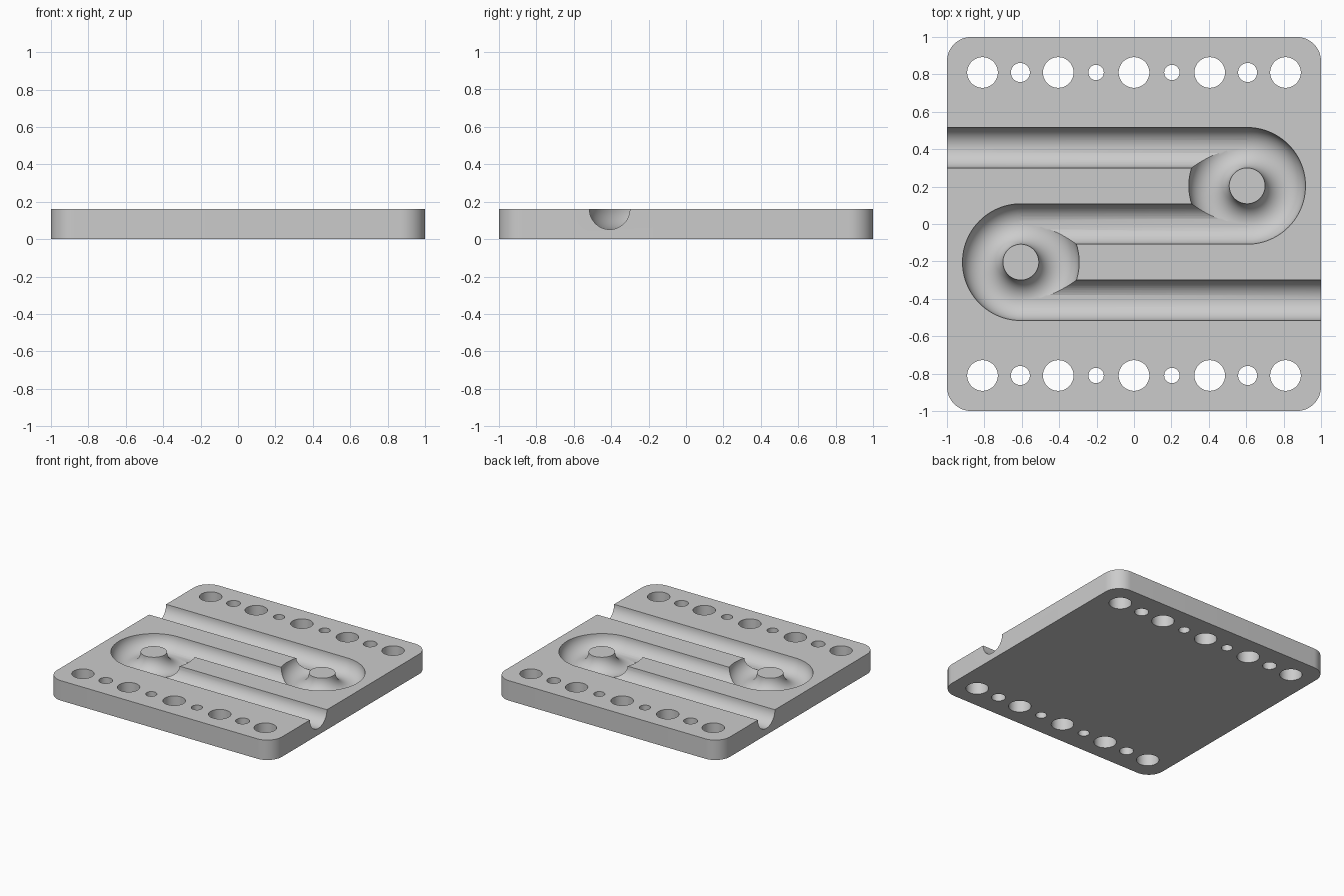
import bpy, bmesh, math

old = bpy.data.objects.get("Cube")
if old:
    bpy.data.objects.remove(old, do_unlink=True)

THICK = 0.16      # plate thickness
GROOVE = 0.108    # channel radius
TURN = 0.204      # centreline radius of each turn
TURN_X = 0.605    # turn centre distance from the middle

# Plain grey material
grey = bpy.data.materials.new("plain grey")
grey.use_nodes = True
colour = (0.6, 0.6, 0.6, 1)
grey.diffuse_color = colour
grey.node_tree.nodes["Principled BSDF"].inputs["Base Color"].default_value = colour

# Plate with rounded vertical corners
bm = bmesh.new()
bmesh.ops.create_cube(bm, size=1)
for v in bm.verts:
    v.co = (v.co.x * 2, v.co.y * 2, (v.co.z + 0.5) * THICK)
upright = [e for e in bm.edges if abs(e.verts[0].co.z - e.verts[1].co.z) > 0.1]
bmesh.ops.bevel(bm, geom=upright, offset=0.13, segments=14, profile=0.5, affect='EDGES')
mesh = bpy.data.meshes.new("channel_plate")
bm.to_mesh(mesh)
bm.free()
plate = bpy.data.objects.new("channel_plate", mesh)
bpy.context.collection.objects.link(plate)
mesh.materials.append(grey)


def cut(name):
    """Subtract the active object from the plate, then discard it."""
    tool = bpy.context.object
    tool.name = name
    tool.hide_render = True
    tool.data.materials.append(grey)
    bpy.ops.object.select_all(action='DESELECT')
    bpy.context.view_layer.objects.active = plate
    plate.select_set(True)
    mod = plate.modifiers.new(name, 'BOOLEAN')
    mod.operation = 'DIFFERENCE'
    mod.solver = 'EXACT'
    mod.object = tool
    bpy.ops.object.modifier_apply(modifier=mod.name)
    bpy.data.objects.remove(tool, do_unlink=True)


def cut_straight(x0, x1, y):
    bpy.ops.mesh.primitive_cylinder_add(
        vertices=48, radius=GROOVE, depth=x1 - x0,
        location=((x0 + x1) / 2, y, THICK), rotation=(0, math.pi / 2, 0))
    cut("straight_channel")


# Ring channels around the two posts
for side in (1, -1):
    bpy.ops.mesh.primitive_torus_add(
        major_radius=TURN, minor_radius=GROOVE, major_segments=96, minor_segments=48,
        location=(side * TURN_X, side * TURN, THICK))
    cut("ring_channel")

# Straight channels joining the rings and leaving through the sides
cut_straight(-TURN_X, TURN_X, 0)
cut_straight(-1.1, TURN_X, 2 * TURN)
cut_straight(-TURN_X, 1.1, -2 * TURN)

# Rows of through holes along the front and back
radii = {0: 0.082, 1: 0.041, 2: 0.082, 3: 0.051, 4: 0.082}
for y in (-0.81, 0.81):
    for i in range(-4, 5):
        bpy.ops.mesh.primitive_cylinder_add(
            vertices=48, radius=radii[abs(i)], depth=1, location=(i * 0.2025, y, 0))
        cut("hole")

# Smooth curved walls, sharp rims
bpy.context.view_layer.objects.active = plate
plate.select_set(True)
bpy.ops.object.shade_smooth_by_angle(angle=math.radians(30))
